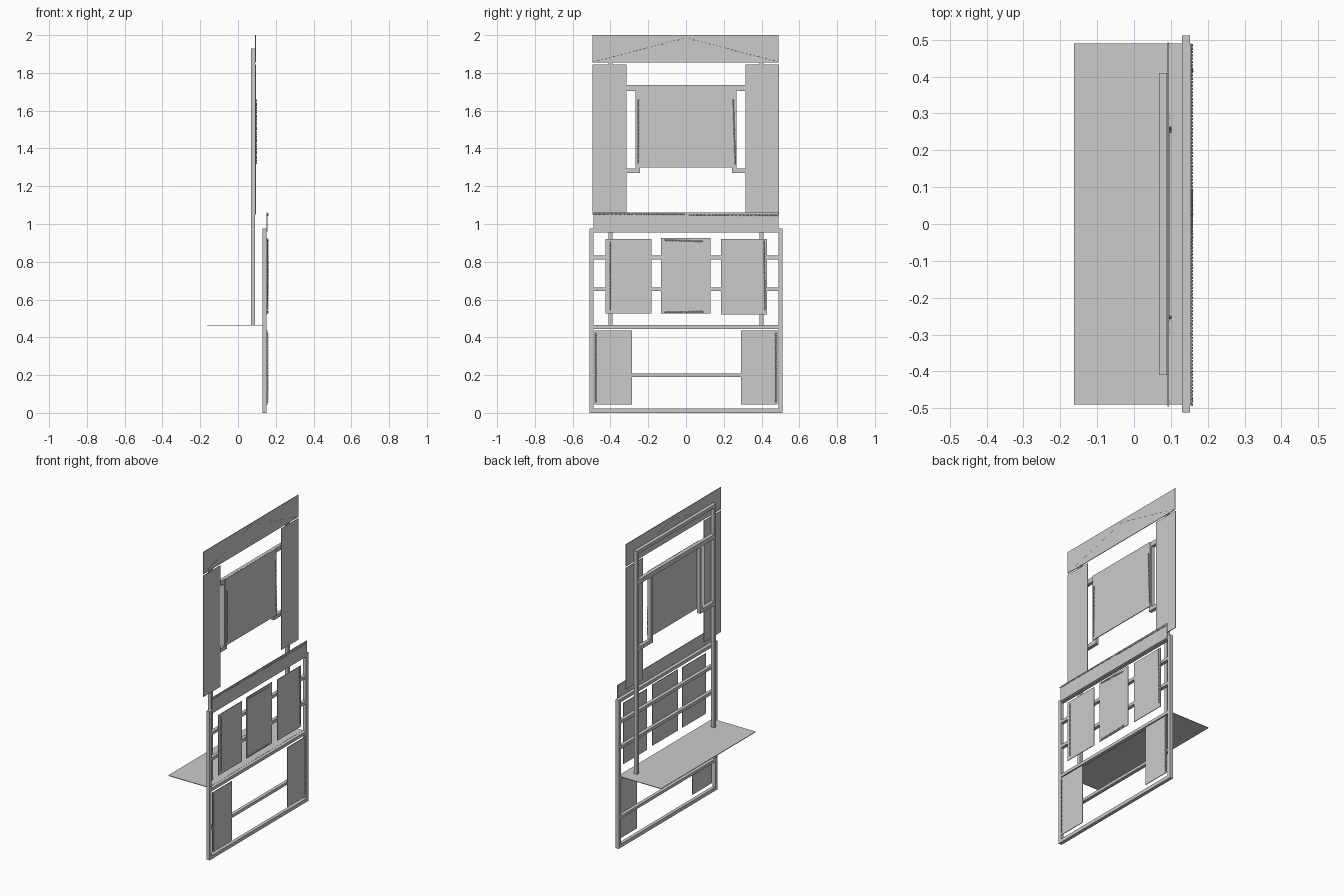
import bpy, bmesh, math
from mathutils import Matrix, Vector

if "Cube" in bpy.data.objects:
    bpy.data.objects.remove(bpy.data.objects["Cube"])


def finish(bm, name):
    mesh = bpy.data.meshes.new(name)
    bm.to_mesh(mesh)
    bm.free()
    ob = bpy.data.objects.new(name, mesh)
    bpy.context.collection.objects.link(ob)
    return ob


def boxes(name, parts):
    """Each part is (x0, x1, y0, y1, z0, z1)."""
    bm = bmesh.new()
    for x0, x1, y0, y1, z0, z1 in parts:
        m = Matrix.Translation(((x0 + x1) / 2, (y0 + y1) / 2, (z0 + z1) / 2))
        bmesh.ops.create_cube(bm, size=1, matrix=m @ Matrix.Diagonal((x1 - x0, y1 - y0, z1 - z0, 1)))
    return finish(bm, name)


def lights(name, x, start, end, r=0.004, step=0.009):
    """Row of small round bulbs from (y, z) to (y, z)."""
    a, b = Vector((x, *start)), Vector((x, *end))
    n = int((b - a).length / step)
    bm = bmesh.new()
    for i in range(n + 1):
        m = Matrix.Translation(a.lerp(b, i / n))
        bmesh.ops.create_uvsphere(bm, u_segments=8, v_segments=5, radius=r, matrix=m)
    return finish(bm, name)


T = 0.021  # tube width

# Lower frame of square tube
X0, X1 = 0.130, 0.152
W = 0.511
boxes("lower_posts", [(X0, X1, -W, -W + T, 0, 0.975), (X0, X1, W - T, W, 0, 0.975)])
boxes("lower_rails", [(X0, X1, -W + T, W - T, z, z + h) for z, h in
                      ((0, 0.023), (0.19, 0.018), (0.445, 0.02), (0.645, 0.02), (0.812, 0.02), (0.954, T))])

# Shelf
boxes("shelf", [(-0.163, 0.131, -0.49, 0.49, 0.462, 0.466)])

# Upper frame standing on the shelf
U0, U1 = 0.068, 0.090
V = 0.410
boxes("upper_posts", [(U0, U1, -V, -V + T, 0.466, 1.93), (U0, U1, V - T, V, 0.466, 1.93)])
boxes("upper_rails", [(U0, U1, -V + T, V - T, 1.909, 1.93), (U0, U1, -V + T, V - T, 1.705, 1.735)])
brackets = []
for s in (-1, 1):
    for p, q, z0, z1 in ((0.243, V - T, 1.27, 1.295), (0.243, 0.268, 1.295, 1.705)):
        brackets.append((U0, U1, min(s * p, s * q), max(s * p, s * q), z0, z1))
boxes("screen_brackets", brackets)

# Upper panels
P0, P1 = 0.091, 0.095
boxes("top_sign", [(P0, P1, -0.495, 0.49, 1.855, 2.0)])
boxes("upper_side_panels", [(P0, P1, -0.495, -0.315, 1.05, 1.845), (P0, P1, 0.315, 0.493, 1.05, 1.845)])
boxes("screen_panel", [(P0, 0.096, -0.265, 0.262, 1.298, 1.735)])

# Lower panels
Q0, Q1 = 0.152, 0.156
boxes("counter_panel", [(Q0, Q1, -0.49, 0.49, 0.96, 1.06)])
boxes("middle_panels", [(Q0, Q1, -0.425, -0.182, 0.525, 0.92), (Q0, Q1, -0.132, 0.13, 0.525, 0.925),
                        (Q0, Q1, 0.186, 0.43, 0.52, 0.92)])
boxes("base_panels", [(Q0, Q1, -0.485, -0.285, 0.045, 0.435), (Q0, Q1, 0.29, 0.485, 0.045, 0.435)])

# Bulb rows on the panels
L = 0.157
rows = [("counter_lights", (-0.49, 1.053), (-0.01, 1.052)), ("counter_lights", (0.02, 1.048), (0.485, 1.047)),
        ("middle_lights", (-0.40, 0.55), (-0.40, 0.90)), ("middle_lights", (0.413, 0.91), (0.418, 0.55)),
        ("middle_lights", (-0.11, 0.915), (0.085, 0.908)), ("middle_lights", (-0.11, 0.532), (0.09, 0.536)),
        ("base_lights", (-0.478, 0.06), (-0.478, 0.42)), ("base_lights", (0.475, 0.06), (0.475, 0.42))]
for name, a, b in rows:
    lights(name, L, a, b)
lights("screen_lights", 0.098, (-0.252, 1.655), (-0.254, 1.32))
lights("screen_lights", 0.098, (0.25, 1.655), (0.261, 1.32))

# Faint roof-shaped row on the sign, nearly flush with it
for s in (-1, 1):
    lights("sign_lights", 0.093, (s * 0.485, 1.86), (0, 1.985), 0.0028, 0.007)
